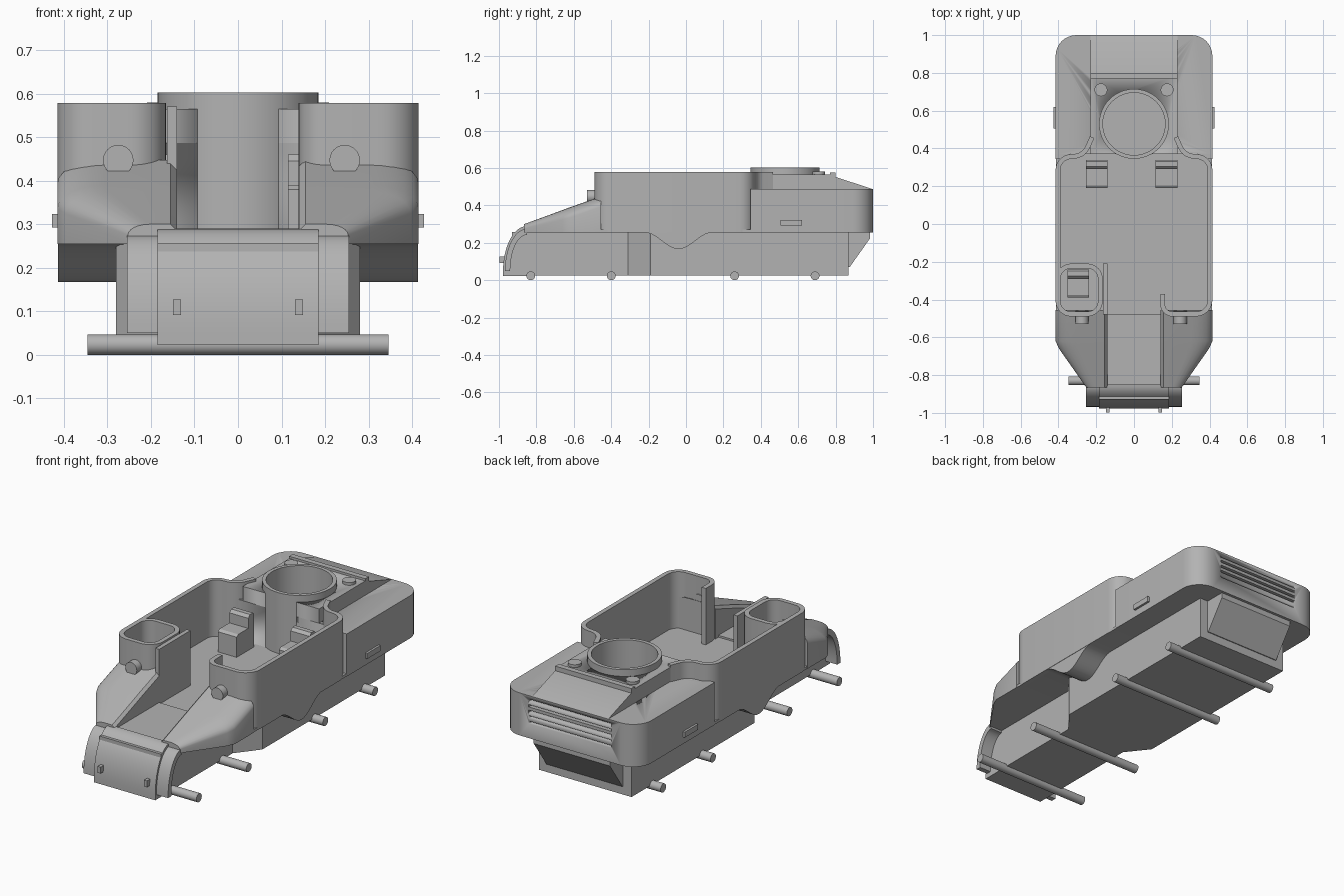
import bpy, bmesh, math
from mathutils import Vector

if "Cube" in bpy.data.objects:
    bpy.data.objects.remove(bpy.data.objects["Cube"])

grey = bpy.data.materials.new("plain grey")
grey.use_nodes = True
grey.diffuse_color = (0.45, 0.45, 0.45, 1)
grey.node_tree.nodes["Principled BSDF"].inputs["Base Color"].default_value = (0.45, 0.45, 0.45, 1)


def finish(name, bm, smooth=True):
    bmesh.ops.recalc_face_normals(bm, faces=bm.faces)
    me = bpy.data.meshes.new(name)
    bm.to_mesh(me)
    bm.free()
    me.materials.append(grey)
    ob = bpy.data.objects.new(name, me)
    bpy.context.collection.objects.link(ob)
    if smooth:
        bpy.ops.object.select_all(action="DESELECT")
        ob.select_set(True)
        bpy.context.view_layer.objects.active = ob
        bpy.ops.object.shade_smooth_by_angle(angle=math.radians(32))
    return ob


def loft(name, rings, closed=False, smooth=True):
    """Skin a list of equal point rings; cap both ends unless closed."""
    bm = bmesh.new()
    vs = [[bm.verts.new(p) for p in r] for r in rings]
    n = len(rings[0])
    for i in range(len(vs) if closed else len(vs) - 1):
        a, b = vs[i], vs[(i + 1) % len(vs)]
        for j in range(n):
            k = (j + 1) % n
            bm.faces.new((a[j], a[k], b[k], b[j]))
    if not closed:
        bm.faces.new(vs[0])
        bm.faces.new(vs[-1])
    return finish(name, bm, smooth)


def box(name, x0, x1, y0, y1, z0, z1):
    return plan(name, [(x0, y0), (x1, y0), (x1, y1), (x0, y1)], z0, z1)


def plan(name, pts, z0, z1):
    return loft(name, [[(x, y, z) for x, y in pts] for z in (z0, z1)])


def side(name, pts, x0, x1):
    return loft(name, [[(x, y, z) for y, z in pts] for x in (x0, x1)])


def circle(r, n=48):
    return [(r * math.cos(2 * math.pi * i / n), r * math.sin(2 * math.pi * i / n)) for i in range(n)]


def rounded(pts, r, closed=False, steps=8):
    """Replace the corners of a 2D path with soft curves."""
    out = []
    n = len(pts)
    for i, p in enumerate(pts):
        p = Vector(p)
        if not closed and i in (0, n - 1):
            out.append(p)
            continue
        a, b = Vector(pts[i - 1]) - p, Vector(pts[(i + 1) % n]) - p
        d = min(r, a.length * 0.48, b.length * 0.48)
        s, e = p + a.normalized() * d, p + b.normalized() * d
        w = math.sin(a.angle(b) / 2)
        for k in range(steps + 1):
            t = k / steps
            c = [(1 - t) ** 2, 2 * w * t * (1 - t), t * t]
            out.append((c[0] * s + c[1] * p + c[2] * e) / sum(c))
    return out


def wall(name, path, t, z0, z1, closed=False):
    """Upright wall of thickness t along a 2D path."""
    n, rings = len(path), []
    for i, p in enumerate(path):
        a = path[i - 1] if closed or i else p
        b = path[(i + 1) % n] if closed or i < n - 1 else p
        d = (b - a).normalized() * t / 2
        o = Vector((-d.y, d.x))
        u, v = p + o, p - o
        rings.append([(u.x, u.y, z0), (v.x, v.y, z0), (v.x, v.y, z1), (u.x, u.y, z1)])
    return loft(name, rings, closed)


# Lower hull, narrow in front and flared behind
hull = [(0.185, -0.93), (0.185, -0.31), (0.28, -0.19), (0.28, 0.87)]
plan("lower_hull", hull + [(-x, y) for x, y in reversed(hull)], 0.025, 0.257)
box("front_floor", -0.15, 0.15, -0.88, -0.48, 0.2, 0.28)
side("rear_sloped_plate", [(0.86, 0.07), (0.875, 0.07), (0.985, 0.225), (0.985, 0.26), (0.86, 0.26)], -0.23, 0.23)

# Tub floor with the bulge under its sides
bulge = [(-0.22 + 0.36 * i / 20, 0.255 - 0.088 * math.sin(math.pi * i / 20) ** 2) for i in range(21)]
side("tub_floor", [(-0.48, 0.255)] + bulge + [(0.42, 0.255), (0.42, 0.27), (-0.48, 0.27)], -0.413, 0.413)

# Tub walls
rear_path = [(0.4025, 0.352), (0.265, 0.362), (0.222, 0.46)]
left_path = [(0.152, -0.37), (0.152, -0.477), (0.4025, -0.477)] + rear_path
right_path = [(0.4025, -0.38)] + rear_path
wall("left_tub_wall", rounded(left_path, 0.075), 0.025, 0.255, 0.578)
wall("right_tub_wall", rounded([(-x, y) for x, y in right_path], 0.075), 0.025, 0.255, 0.578)
cell = [(-0.4025, -0.477), (-0.178, -0.477), (-0.178, -0.222), (-0.4025, -0.222)]
wall("small_tub_wall", rounded(cell, 0.07, True), 0.025, 0.255, 0.578, True)
box("inner_fin", -0.163, -0.14, -0.48, -0.21, 0.255, 0.57)

# Rear body with vent slots
rear = [(-0.415, 0.37), (0.415, 0.37), (0.415, 1.0), (-0.415, 1.0)]
rear_pts = [Vector(rear[0]), Vector(rear[1])] + rounded(rear, 0.11, True)[18:]
body = plan("rear_body", [tuple(p) for p in rear_pts], 0.255, 0.487)
for sx in (-1, 1):
    a, b = sorted((sx * 0.34, sx * 0.415))
    box("side_filler", a, b, 0.345, 0.38, 0.255, 0.487)
for i in range(5):
    z = 0.335 + i * 0.03
    cut = box("vent_cutter", -0.25, 0.25, 0.975, 1.05, z, z + 0.013)
    cut.hide_render = True
    cut.hide_set(True)
    mod = body.modifiers.new("vent", "BOOLEAN")
    mod.object = cut
    mod.solver = "EXACT"
bpy.context.view_layer.objects.active = body
body.select_set(True)
for m in list(body.modifiers):
    if m.type == "BOOLEAN":
        bpy.ops.object.modifier_apply(modifier=m.name)
for ob in [o for o in bpy.data.objects if o.name.startswith("vent_cutter")]:
    bpy.data.objects.remove(ob)

# Raised engine deck, ramp and round well
deck = box("engine_deck", -0.23, 0.23, 0.37, 0.79, 0.26, 0.565)
well_cut = plan("well_cutter", [(x, y + 0.53) for x, y in circle(0.172)], 0.275, 0.8)
for target in (deck, body):
    mod = target.modifiers.new("well", "BOOLEAN")
    mod.object = well_cut
    mod.solver = "EXACT"
    bpy.context.view_layer.objects.active = target
    bpy.ops.object.modifier_apply(modifier=mod.name)
bpy.data.objects.remove(well_cut)
ring = [Vector((x, y + 0.53)) for x, y in circle(0.175)]
wall("round_well", ring, 0.02, 0.26, 0.602, True)
plan("well_floor", [(x, y + 0.53) for x, y in circle(0.172)], 0.26, 0.277)
box("deck_lip", -0.23, 0.23, 0.77, 0.8, 0.55, 0.577)
side("rear_ramp", [(0.78, 0.48), (0.78, 0.552), (0.8, 0.552), (0.998, 0.487), (0.998, 0.48)], -0.23, 0.23)

# Front fenders, curved nose details and small mirrored parts
for sx, word in ((-1, "right"), (1, "left")):
    rings = []
    for y, xo, top, drop in ((-0.455, 0.415, 0.448, 0.055), (-0.62, 0.415, 0.39, 0.055),
                             (-0.66, 0.397, 0.375, 0.05), (-0.865, 0.253, 0.3, 0.025)):
        arc = [(xo - 2 * drop * (1 - math.sin(t)), top - drop * (1 - math.cos(t)))
               for t in [math.pi / 2 * k / 6 for k in range(7)]]
        sec = [(0.14, 0.255), (0.14, top - 0.015), (0.155, top)] + arc + [(xo, 0.255)]
        rings.append([(sx * x, y, z) for x, z in sec])
    loft(word + "_front_fender", rings)
    x = -0.275 if sx < 0 else 0.245
    lamp = circle(0.035, 24)
    loft(word + "_headlight", [[(x + a, y, 0.447 + b) for a, b in lamp] for y in (-0.46, -0.53)])
    a, b = sorted((sx * 0.40, sx * 0.427))
    box(word + "_side_marker", a, b, 0.505, 0.62, 0.293, 0.323)
    plan(word + "_deck_bolt", [(sx * 0.175 + p, 0.71 + q) for p, q in circle(0.034, 24)], 0.55, 0.58)
    peg = sx * 0.14
    box(word + "_nose_peg", peg - 0.009, peg + 0.009, -0.998, -0.96, 0.092, 0.127)


def nose_arc(r_y, r_z, n=14):
    return [(-0.85 - r_y * math.sin(t), 0.05 + r_z * math.cos(t))
            for t in [math.pi / 2 * k / n for k in range(n + 1)]]


side("nose_guard", nose_arc(0.118, 0.225) + nose_arc(0.09, 0.193)[::-1], -0.255, 0.255)
side("nose_plate", nose_arc(0.128, 0.24) + [(-0.978, 0.023), (-0.85, 0.023)], -0.185, 0.185)

# Seats
for name, x, y, z in (("left_seat", 0.172, 0.19, 0.27), ("right_seat", -0.198, 0.19, 0.27),
                      ("small_tub_seat", -0.295, -0.39, 0.27)):
    prof = [(0, 0), (0.0, 0.11), (0.015, 0.12), (0.1, 0.12), (0.1, 0.175),
            (0.115, 0.19), (0.14, 0.19), (0.15, 0.18), (0.15, 0)]
    side(name, [(y + p, z + q) for p, q in prof], x - 0.057, x + 0.057)

# Axles
for y in (-0.83, -0.4, 0.26, 0.69):
    loft("axle", [[(x, y + a, 0.0235 + b) for a, b in circle(0.0235, 24)] for x in (-0.346, 0.346)])
